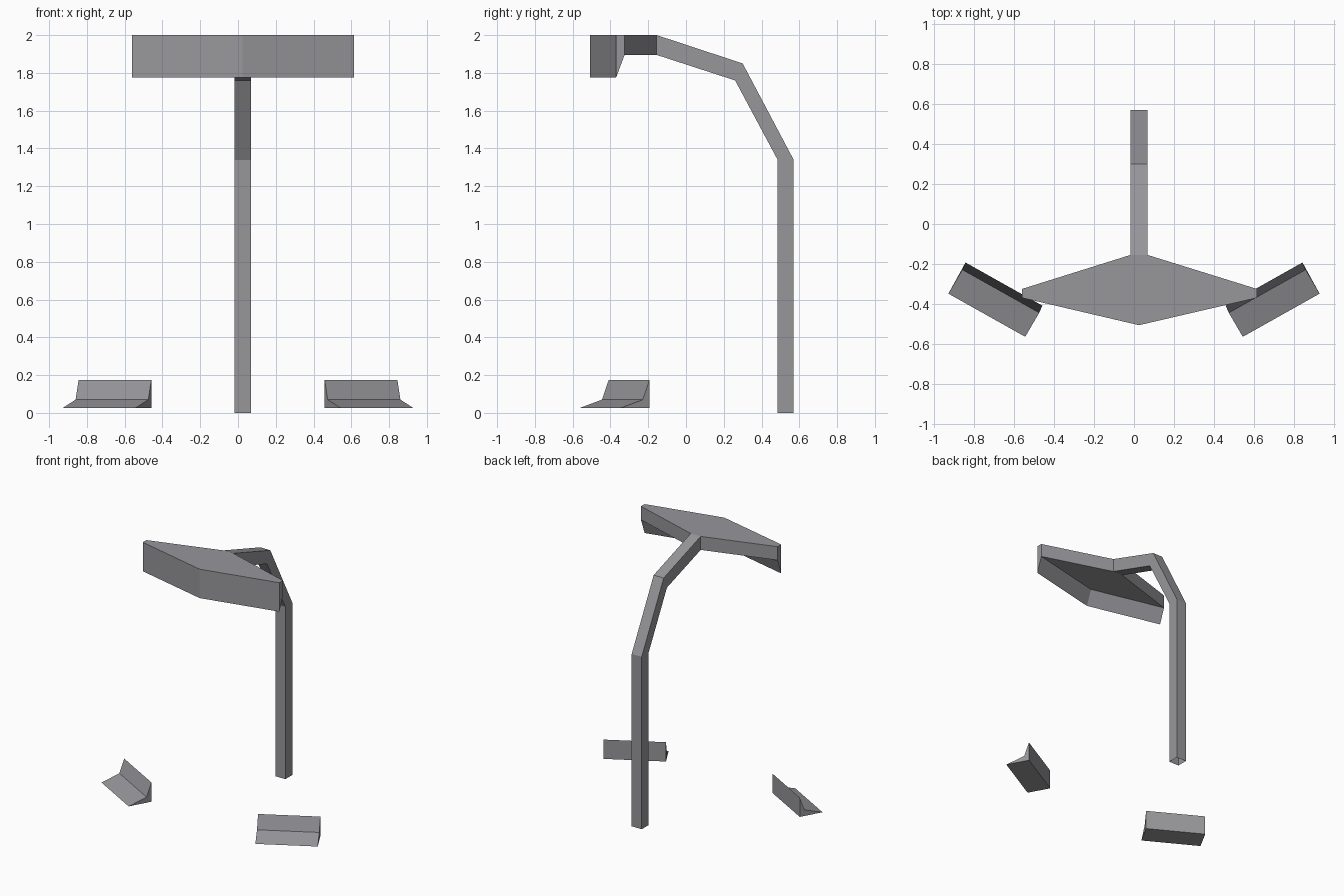
import bpy, bmesh
from mathutils import Vector

if "Cube" in bpy.data.objects:
    bpy.data.objects.remove(bpy.data.objects["Cube"])

grey = bpy.data.materials.new("grey metal")
grey.diffuse_color = (0.31, 0.31, 0.33, 1)
grey.use_nodes = True
grey.node_tree.nodes["Principled BSDF"].inputs["Base Color"].default_value = grey.diffuse_color


def finish(name, bm):
    bmesh.ops.recalc_face_normals(bm, faces=bm.faces)
    mesh = bpy.data.meshes.new(name)
    bm.to_mesh(mesh)
    bm.free()
    mesh.materials.append(grey)
    obj = bpy.data.objects.new(name, mesh)
    bpy.context.collection.objects.link(obj)
    return obj


def prism(name, section, sweep, open_last=False):
    """Sweep a closed section; optionally leave the last side open."""
    bm = bmesh.new()
    a = [bm.verts.new(p) for p in section]
    b = [bm.verts.new(Vector(p) + Vector(sweep)) for p in section]
    n = len(a)
    bm.faces.new(a)
    bm.faces.new(b[::-1])
    for i in range(n - 1 if open_last else n):
        j = (i + 1) % n
        bm.faces.new((a[i], b[i], b[j], a[j]))
    return finish(name, bm)


# Square post bending forward into the arm, open at the foot
outline = [(0.57, 0), (0.57, 1.34), (0.30, 1.85), (-0.155, 2.0),
           (-0.155, 1.895), (0.26, 1.76), (0.485, 1.34), (0.485, 0)]
prism("post_and_arm", [(-0.018, y, z) for y, z in outline], (0.086, 0, 0), True)

# Diamond hood: flat slab with a deeper wedge-shaped front fascia
TOP, UNDER, LIP = 2.0, 1.895, 1.775
front = [(-0.56, -0.37), (0.025, -0.507), (0.615, -0.37)]
back = [(0.068, -0.155), (-0.018, -0.155)]
bm = bmesh.new()


def row(points, z, dy=0):
    return [bm.verts.new((x, y + dy, z)) for x, y in points]


front_top, lip = row(front, TOP), row(front, LIP)
inner = row(front, UNDER, 0.045)
ends_top = row([front[0], front[2]], TOP, 0.045)
back_top, back_low = row(back, TOP), row(back, UNDER)
for i in range(2):
    bm.faces.new((front_top[i], lip[i], lip[i + 1], front_top[i + 1]))
    bm.faces.new((lip[i], inner[i], inner[i + 1], lip[i + 1]))
bm.faces.new(front_top + [ends_top[1]] + back_top + [ends_top[0]])
bm.faces.new(inner + back_low)
rear_top = [ends_top[1]] + back_top + [ends_top[0]]
rear_low = [inner[2]] + back_low + [inner[0]]
for i in range(3):
    bm.faces.new((rear_top[i], rear_low[i], rear_low[i + 1], rear_top[i + 1]))
for end, top in ((0, ends_top[0]), (2, ends_top[1])):
    bm.faces.new((front_top[end], lip[end], inner[end], top))
finish("hood", bm)

# Pair of angled floor wedges, mirrored left and right
for side, s in (("left", -1), ("right", 1)):
    section = [(0.545, -0.565, 0.025), (0.475, -0.445, 0.07),
               (0.459, -0.409, 0.175), (0.459, -0.409, 0.025)]
    prism(side + "_floor_wedge", [(s * x, y, z) for x, y, z in section],
          (s * 0.385, 0.216, 0))
